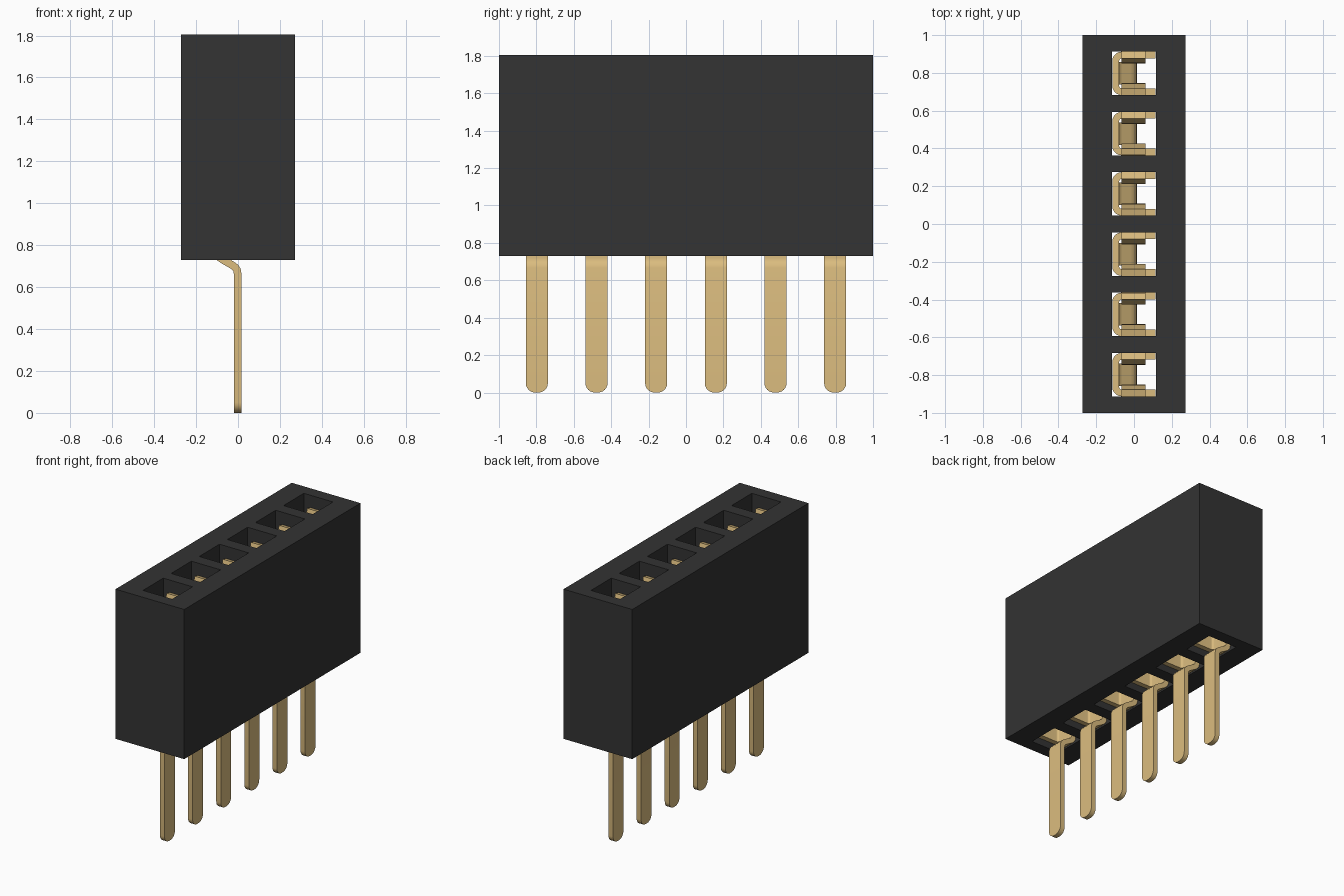
import bpy, bmesh, math

if "Cube" in bpy.data.objects:
    bpy.data.objects.remove(bpy.data.objects["Cube"], do_unlink=True)

COUNT, PITCH = 6, 0.319
CENTRES = [(i - (COUNT - 1) / 2) * PITCH for i in range(COUNT)]
SHEET = 0.036            # metal thickness
WALL = 0.097             # contact wall distance from the pin axis


def material(name, rgb):
    m = bpy.data.materials.new(name)
    m.diffuse_color = (*rgb, 1)
    m.use_nodes = True
    m.node_tree.nodes["Principled BSDF"].inputs["Base Color"].default_value = (*rgb, 1)
    return m


BLACK = material("black plastic", (0.033, 0.033, 0.033))
GOLD = material("gold metal", (0.709, 0.504, 0.211))


def add_object(name, bm, mat):
    mesh = bpy.data.meshes.new(name)
    bm.to_mesh(mesh)
    bm.free()
    mesh.materials.append(mat)
    obj = bpy.data.objects.new(name, mesh)
    bpy.context.collection.objects.link(obj)
    return obj


def sheet_part(name, rows):
    """Thick sheet through pairs of edge points, repeated once per socket."""
    bm = bmesh.new()
    pairs = [[bm.verts.new(p) for p in row] for row in rows]
    for (a, b), (c, d) in zip(pairs, pairs[1:]):
        bm.faces.new((a, b, d, c))
    first = add_object(f"{name}_1", bm, GOLD)
    mod = first.modifiers.new("thickness", 'SOLIDIFY')
    mod.thickness, mod.offset, mod.use_even_offset = SHEET, 0, True
    bpy.ops.object.select_all(action='DESELECT')
    bpy.context.view_layer.objects.active = first
    first.select_set(True)
    bpy.ops.object.modifier_apply(modifier=mod.name)
    bpy.ops.object.shade_smooth_by_angle(angle=math.radians(30))
    first.location.y = CENTRES[0]
    for i, y in enumerate(CENTRES[1:], 2):
        copy = bpy.data.objects.new(f"{name}_{i}", first.data)
        copy.location.y = y
        bpy.context.collection.objects.link(copy)


# Housing: a grid plate with open cells, extruded to full height
xs = [-0.273, -0.116, 0.116, 0.273]
ys = [-1.0] + [c + s * 0.115 for c in CENTRES for s in (-1, 1)] + [1.0]
bm = bmesh.new()
grid = [[bm.verts.new((x, y, 0.73)) for y in ys] for x in xs]
for i in range(len(xs) - 1):
    for j in range(len(ys) - 1):
        if not (i == 1 and j % 2 == 1):
            bm.faces.new((grid[i][j], grid[i + 1][j], grid[i + 1][j + 1], grid[i][j + 1]))
bottom = bm.faces[:]
top = bmesh.ops.extrude_face_region(bm, geom=bottom, use_keep_orig=True)["geom"]
bmesh.ops.translate(bm, vec=(0, 0, 1.075),
                    verts=[v for v in top if isinstance(v, bmesh.types.BMVert)])
bmesh.ops.recalc_face_normals(bm, faces=bm.faces)
add_object("housing", bm, BLACK)

# Leg: rounded tip, straight shank, then a crank back to the contact plate
HALF, R = 0.059, 0.05
spine = []
for k in range(7):
    a = math.radians(15 * k)
    spine.append((HALF - R + R * math.sin(a), -0.002, R - R * math.cos(a)))
spine += [(HALF, x, z) for x, z in [
    (-0.002, 0.665), (-0.005, 0.682), (-0.014, 0.695), (-0.028, 0.705),
    (-0.072, 0.730), (-0.086, 0.740), (-0.094, 0.752), (-0.097, 0.770), (-0.097, 0.84)]]
sheet_part("pin_leg", [((x, -h, z), (x, h, z)) for h, x, z in spine])

# Contact base: U-shaped channel open towards +x
half_u = [(0.115, WALL)]
for k in range(6):
    a = math.radians(90 + 18 * k)
    half_u.append((-0.065 + 0.032 * math.cos(a), WALL - 0.032 + 0.032 * math.sin(a)))
path = half_u + [(x, -y) for x, y in reversed(half_u)]
sheet_part("contact_base", [((x, y, 0.78), (x, y, 1.12)) for x, y in path])

# Spring tines: lean inwards to the contact point, then flare at the tip
tine = [(WALL, 1.11), (WALL, 1.16), (0.094, 1.20), (0.074, 1.53), (0.070, 1.57),
        (0.072, 1.61), (0.078, 1.64), (WALL, 1.72)]
for side, name in ((1, "tine_back"), (-1, "tine_front")):
    sheet_part(name, [((-0.065, side * d, z), (0.06, side * d, z)) for d, z in tine])
